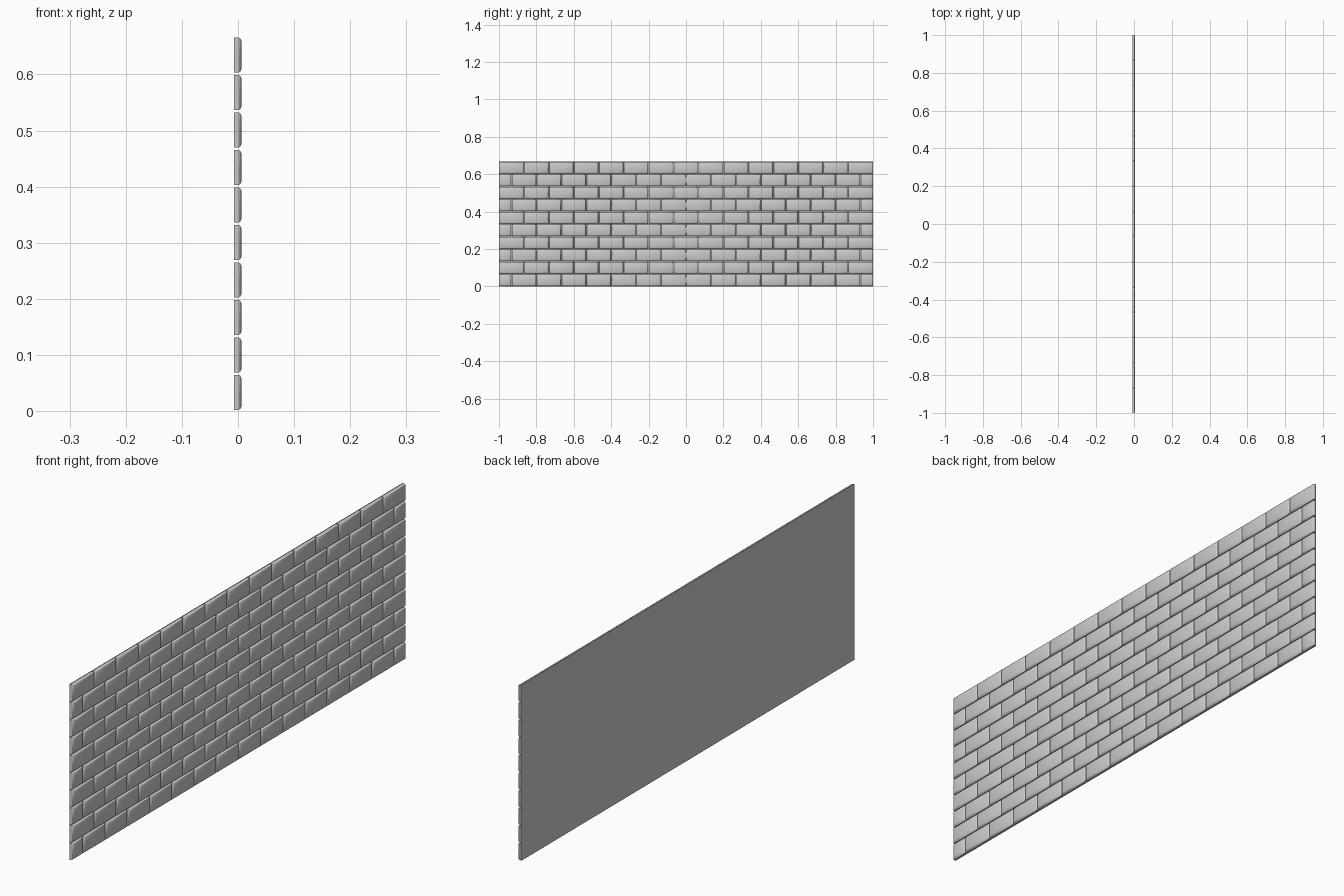
import bpy, bmesh

if "Cube" in bpy.data.objects:
    bpy.data.objects.remove(bpy.data.objects["Cube"])

ROWS, COLS = 10, 15
PITCH_Y = 2.0 / COLS
PITCH_Z = 0.668 / ROWS
GAP = 0.002
BACK = -0.007

# cushion-edge profile of a tile: (inset from the outline, x height)
PROFILE = [(0.0, BACK), (0.0, 0.001), (0.0022, 0.0042), (0.007, 0.0065)]


def make_object(name, bm):
    bmesh.ops.recalc_face_normals(bm, faces=bm.faces[:])
    mesh = bpy.data.meshes.new(name)
    bm.to_mesh(mesh)
    bm.free()
    obj = bpy.data.objects.new(name, mesh)
    bpy.context.collection.objects.link(obj)
    return obj


def add_tile(bm, y0, y1, z0, z1):
    rings = []
    for inset, x in PROFILE:
        a, b, c, d = y0 + inset, y1 - inset, z0 + inset, z1 - inset
        rings.append([bm.verts.new((x, y, z))
                      for y, z in ((a, c), (b, c), (b, d), (a, d))])
    for lo, hi in zip(rings, rings[1:]):
        for i in range(4):
            j = (i + 1) % 4
            bm.faces.new((lo[i], lo[j], hi[j], hi[i]))
    bm.faces.new(rings[-1])
    bm.faces.new(rings[0][::-1])


# tiles in running bond, half tiles closing the odd rows
bm = bmesh.new()
for row in range(ROWS):
    z = row * PITCH_Z
    joints = [-1 + PITCH_Y * i for i in range(COLS + 1)]
    if row % 2 == 0:
        joints = [-1] + [y + PITCH_Y / 2 for y in joints[:-1]] + [1]
    for i, (a, b) in enumerate(zip(joints, joints[1:])):
        left = a if i == 0 else a + GAP
        right = b if i == len(joints) - 2 else b - GAP
        add_tile(bm, left, right, z + GAP, z + PITCH_Z - GAP)
tiles = make_object("wall_tiles", bm)
bpy.context.view_layer.objects.active = tiles
tiles.select_set(True)
bpy.ops.object.shade_smooth_by_angle(angle=0.7)

# flat grout sheet behind the tiles
bm = bmesh.new()
h = ROWS * PITCH_Z
bm.faces.new([bm.verts.new((BACK - 0.0003, y, z))
              for y, z in ((-1, 0), (-1, h), (1, h), (1, 0))])
make_object("grout_backing", bm)
